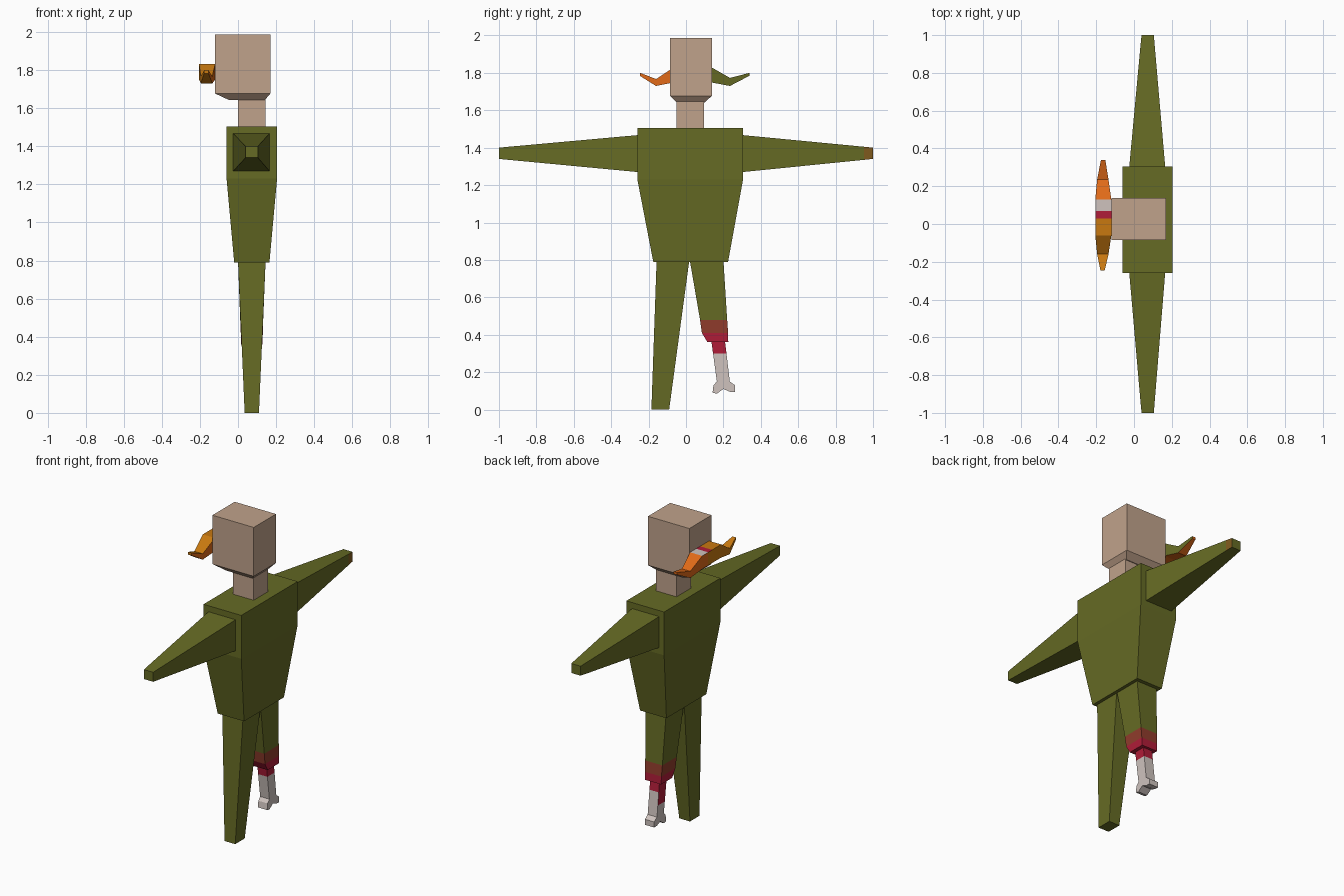
import bpy, bmesh
from mathutils import Vector

if "Cube" in bpy.data.objects:
    bpy.data.objects.remove(bpy.data.objects["Cube"])

PALETTE = {
    "olive cloth": (0.133, 0.147, 0.018),
    "skin": (0.53, 0.365, 0.26),
    "crimson": (0.434, 0.012, 0.04),
    "stained cloth": (0.28, 0.045, 0.025),
    "bone white": (0.62, 0.545, 0.515),
    "orange": (0.745, 0.144, 0.009),
    "amber": (0.578, 0.188, 0.005),
    "brown": (0.216, 0.105, 0.013),
}
NAMES = list(PALETTE)
MATS = []
for name, rgb in PALETTE.items():
    m = bpy.data.materials.new(name)
    m.diffuse_color = (*rgb, 1)
    m.use_nodes = True
    m.node_tree.nodes["Principled BSDF"].inputs["Base Color"].default_value = m.diffuse_color
    MATS.append(m)


def finish(name, bm, rule):
    """Colour faces by rule(centre, normal) and make the object."""
    bmesh.ops.recalc_face_normals(bm, faces=bm.faces)
    bm.normal_update()
    for f in bm.faces:
        f.material_index = NAMES.index(rule(f.calc_center_median(), f.normal))
    me = bpy.data.meshes.new(name)
    bm.to_mesh(me)
    bm.free()
    for m in MATS:
        me.materials.append(m)
    ob = bpy.data.objects.new(name, me)
    bpy.context.collection.objects.link(ob)


def loft(name, axis, sections, rule):
    """Rectangular sections (t, x0, x1, b0, b1) joined along y or z."""
    bm = bmesh.new()
    rings = []
    for t, x0, x1, b0, b1 in sections:
        pts = [(x0, b0), (x1, b0), (x1, b1), (x0, b1)]
        rings.append([bm.verts.new((x, b, t) if axis == "z" else (x, t, b)) for x, b in pts])
    for r, s in zip(rings, rings[1:]):
        for i in range(4):
            j = (i + 1) % 4
            bm.faces.new((r[i], r[j], s[j], s[i]))
    bm.faces.new(rings[0])
    bm.faces.new(rings[-1])
    finish(name, bm, rule)


def plain(colour):
    return lambda c, n: colour


# torso, neck and head
loft("torso", "z", [(0.79, -0.02, 0.165, -0.175, 0.225), (1.23, -0.06, 0.205, -0.26, 0.305),
                    (1.505, -0.06, 0.205, -0.26, 0.305)], plain("olive cloth"))
loft("neck", "z", [(1.50, 0.0, 0.145, -0.05, 0.095), (1.65, 0.0, 0.145, -0.05, 0.095)], plain("skin"))
loft("head", "z", [(1.642, -0.045, 0.14, -0.05, 0.1), (1.677, -0.12, 0.17, -0.085, 0.138),
                   (1.987, -0.12, 0.17, -0.085, 0.138)], plain("skin"))

# arms, one with a worn patch at the wrist
for side, label in ((1, "right"), (-1, "left")):
    root = 0.305 if side > 0 else -0.26
    near = root + 0.93 * (side - root)
    loft(label + "_arm", "y",
         [(root, -0.025, 0.165, 1.27, 1.467), (near, 0.035, 0.109, 1.335, 1.405),
          (side, 0.04, 0.105, 1.34, 1.40)],
         lambda c, n: "brown" if c.y > 0.94 and n.x > 0.7 else "olive cloth")

# whole leg and torn leg
loft("left_leg", "z", [(0, 0.035, 0.11, -0.185, -0.09), (0.80, 0.0, 0.145, -0.157, 0.018)],
     plain("olive cloth"))


def torn(c, n):
    if c.z > 0.48:
        return "olive cloth"
    return "stained cloth" if c.z > 0.415 else "crimson"


loft("torn_leg", "z", [(0.36, 0.017, 0.128, 0.115, 0.226), (0.41, 0.015, 0.13, 0.085, 0.225),
                       (0.48, 0.012, 0.132, 0.075, 0.22), (0.80, 0.0, 0.145, 0.02, 0.20)], torn)

# leg bone: side profile extruded in x, cut for the stained top
profile = [(0.135, 0.37), (0.208, 0.37), (0.234, 0.15), (0.262, 0.13), (0.262, 0.095), (0.235, 0.095),
           (0.20, 0.11), (0.165, 0.085), (0.142, 0.09), (0.147, 0.13), (0.165, 0.15)]
bm = bmesh.new()
face = bm.faces.new([bm.verts.new((0.04, y, z)) for y, z in profile])
out = bmesh.ops.extrude_face_region(bm, geom=[face], use_keep_orig=True)
bmesh.ops.translate(bm, vec=(0.065, 0, 0),
                    verts=[v for v in out["geom"] if isinstance(v, bmesh.types.BMVert)])
for z in (0.30, 0.22):
    bmesh.ops.bisect_plane(bm, geom=bm.verts[:] + bm.edges[:] + bm.faces[:],
                           plane_co=Vector((0, 0, z)), plane_no=Vector((0, 0, 1)))
finish("leg_bone", bm, lambda c, n: "crimson" if c.z > 0.30 or (c.z > 0.22 and n.x < -0.7) else "bone white")


# curved horn bar behind the head
def horn(c, n):
    if n.x > 0.6 and c.y > 0.12:
        return "olive cloth"
    if n.z > 0.8 and 0.03 < c.y < 0.13:
        return "bone white" if c.y > 0.07 else "crimson"
    return "orange" if c.y > 0.07 or n.x > 0.6 else "amber"


mid = [(y, -0.205, -0.12, 1.75, 1.833) for y in (-0.06, 0.03, 0.07, 0.13)]
loft("horn_bar", "y", [(-0.245, -0.178, -0.155, 1.783, 1.80), (-0.16, -0.195, -0.135, 1.73, 1.767)]
     + mid + [(0.235, -0.195, -0.135, 1.73, 1.773), (0.34, -0.175, -0.152, 1.785, 1.80)], horn)
